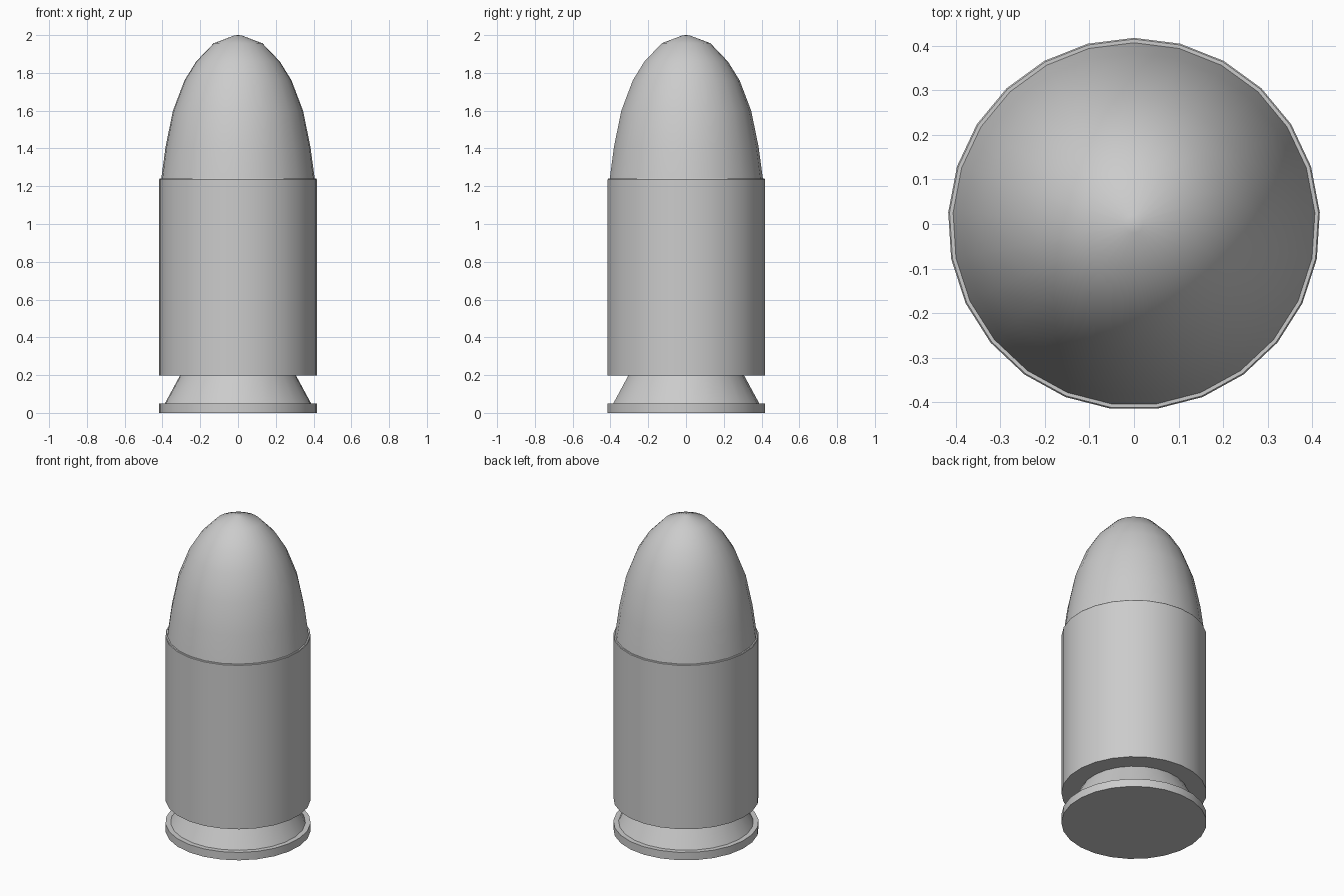
import bpy, bmesh, math

if "Cube" in bpy.data.objects:
    bpy.data.objects.remove(bpy.data.objects["Cube"])

SIDES = 25


def lathe(name, profile, smooth_angle):
    """Revolve (radius, z) points around z, capping both ends."""
    bm = bmesh.new()
    rings = []
    for r, z in profile:
        if r == 0:
            rings.append([bm.verts.new((0, 0, z))] * SIDES)
            continue
        angles = [math.pi / 2 + math.tau * i / SIDES for i in range(SIDES)]
        rings.append([bm.verts.new((r * math.cos(a), r * math.sin(a), z)) for a in angles])
    for low, high in zip(rings, rings[1:]):
        for i in range(SIDES):
            j = (i + 1) % SIDES
            corners = [low[i], low[j], high[j], high[i]]
            bm.faces.new(list(dict.fromkeys(corners)))
    for ring in (rings[0], rings[-1]):
        if ring[0] is not ring[1]:
            bm.faces.new(ring)
    bmesh.ops.recalc_face_normals(bm, faces=bm.faces)
    mesh = bpy.data.meshes.new(name)
    bm.to_mesh(mesh)
    bm.free()
    obj = bpy.data.objects.new(name, mesh)
    bpy.context.collection.objects.link(obj)
    bpy.ops.object.select_all(action='DESELECT')
    obj.select_set(True)
    bpy.context.view_layer.objects.active = obj
    bpy.ops.object.shade_smooth_by_angle(angle=math.radians(smooth_angle))
    return obj


# Base: flat rim, then the groove tapering in under the body
lathe("base_rim", [(0.418, 0), (0.418, 0.05), (0.388, 0.05), (0.308, 0.197)], 30)

# Straight body, ending in a thin lip around the nose
lathe("body", [(0.418, 0.197), (0.418, 1.236), (0.415, 1.24), (0.407, 1.24)], 30)

# Rounded nose
lathe("nose", [(0.407, 1.24), (0.384, 1.41), (0.345, 1.60), (0.284, 1.76),
               (0.222, 1.86), (0.129, 1.957), (0.02, 1.998), (0, 2.0)], 50)
